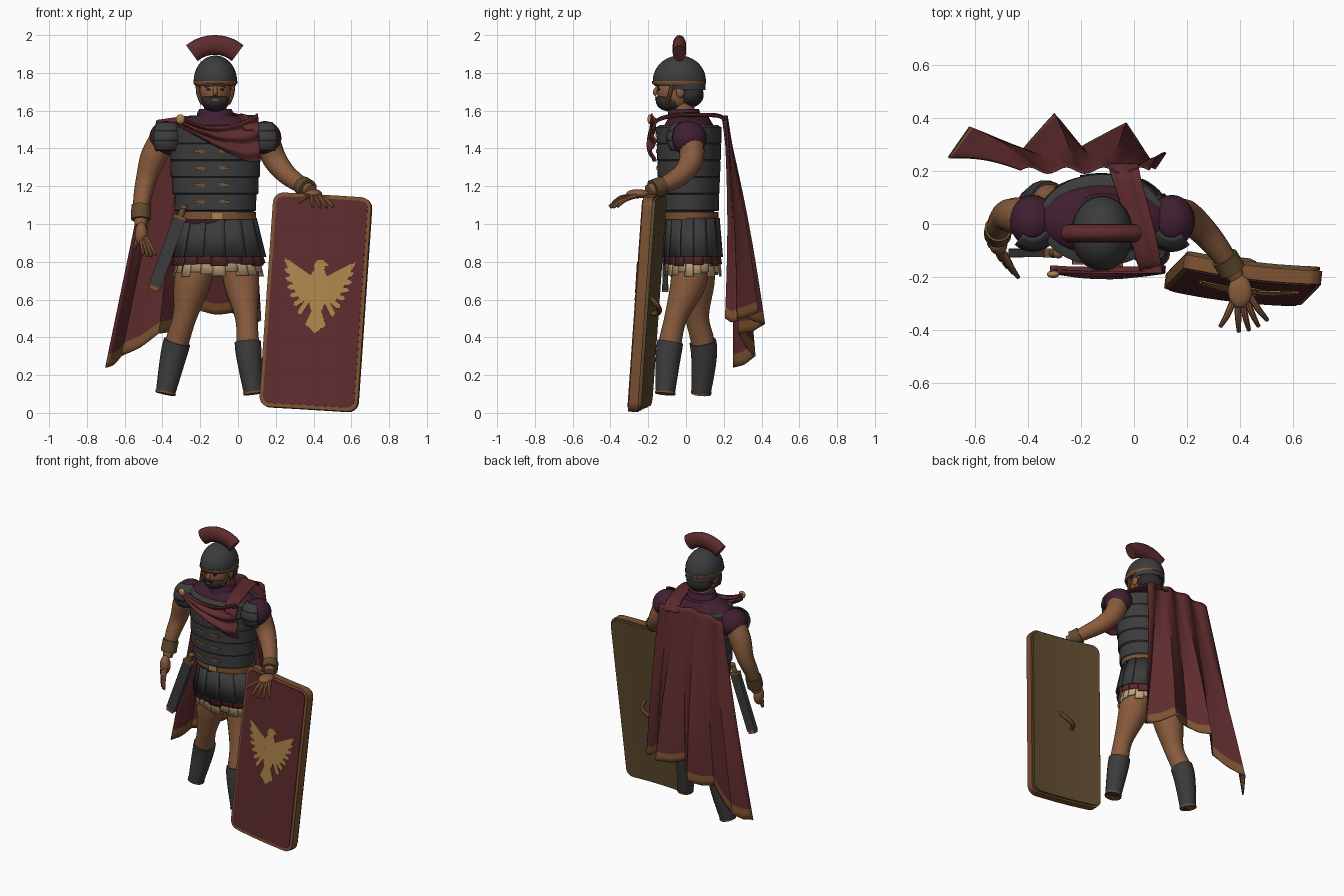
import bpy, bmesh
from math import sin, cos, pi, radians, sqrt
from mathutils import Vector as V, Matrix as M

if "Cube" in bpy.data.objects:
    bpy.data.objects.remove(bpy.data.objects["Cube"])


def colour(name, r, g, b):
    m = bpy.data.materials.new(name)
    m.use_nodes = True
    m.diffuse_color = (r, g, b, 1)
    m.node_tree.nodes["Principled BSDF"].inputs["Base Color"].default_value = (r, g, b, 1)
    return m


RED = colour("red cloth", .112, .024, .027)
STEEL = colour("dark steel", .045, .045, .045)
SKIN = colour("skin", .25, .105, .047)
GOLD = colour("gold", .42, .23, .07)
BRASS = colour("brass", .2, .085, .031)
PURPLE = colour("purple cloth", .052, .014, .03)
CREAM = colour("cream linen", .54, .38, .21)
BRONZE = colour("bronze", .115, .07, .028)
HAIR = colour("black hair", .028, .026, .025)


def add(name, bm, mats, rule=None, thick=0, angle=40):
    bmesh.ops.recalc_face_normals(bm, faces=bm.faces)
    if rule:
        for f in bm.faces:
            f.material_index = rule(f)
    me = bpy.data.meshes.new(name)
    bm.to_mesh(me)
    bm.free()
    for m in mats if isinstance(mats, tuple) else (mats,):
        me.materials.append(m)
    ob = bpy.data.objects.new(name, me)
    bpy.context.collection.objects.link(ob)
    bpy.ops.object.select_all(action='DESELECT')
    ob.select_set(True)
    bpy.context.view_layer.objects.active = ob
    bpy.ops.object.shade_smooth_by_angle(angle=radians(angle))
    if thick:
        s = ob.modifiers.new("thickness", 'SOLIDIFY')
        s.thickness, s.offset = thick, 0


def spline(pts, n=5):
    """Smooth path through points of any dimension."""
    out = []
    for i in range(len(pts) - 1):
        a, b, c, d = (pts[max(0, min(len(pts) - 1, i + k))] for k in (-1, 0, 1, 2))
        for s in range(n):
            t = s / n
            out.append([q + .5 * t * (r - p + t * (2 * p - 5 * q + 4 * r - w + t * (3 * (q - r) + w - p)))
                        for p, q, r, w in zip(a, b, c, d)])
    return out + [list(pts[-1])]


def skin_rings(name, rings, mat, cap=True):
    bm = bmesh.new()
    loops = [[bm.verts.new(p) for p in r] for r in rings]
    n = len(loops[0])
    for a, b in zip(loops, loops[1:]):
        for i in range(n):
            bm.faces.new((a[i], a[(i + 1) % n], b[(i + 1) % n], b[i]))
    if cap:
        bm.faces.new(loops[0])
        bm.faces.new(loops[-1])
    add(name, bm, mat)


def loft(name, rings, mat, seg=32, cap=True):
    skin_rings(name, [[(x + rx * cos(2 * pi * i / seg), y + ry * sin(2 * pi * i / seg), z)
                       for i in range(seg)] for x, y, z, rx, ry in rings], mat, cap)


def tube(name, pts, mat, seg=14, flat=1, n=5):
    """Round limb along points (x, y, z, radius); flat scales its second axis."""
    path = spline(pts, n)
    P = [V(p[:3]) for p in path]
    span = P[-1] - P[0]
    ref = V((0, 0, 0))
    ref[min(range(3), key=lambda k: abs(span[k]))] = 1
    rings = []
    for i, p in enumerate(P):
        t = P[min(i + 1, len(P) - 1)] - P[max(i - 1, 0)]
        a = t.cross(ref).normalized()
        b = t.cross(a).normalized()
        r = path[i][3]
        rings.append([p + a * r * cos(2 * pi * k / seg) + b * r * flat * sin(2 * pi * k / seg) for k in range(seg)])
    skin_rings(name, rings, mat)


def ball(name, at, size, mat):
    bm = bmesh.new()
    bmesh.ops.create_uvsphere(bm, u_segments=24, v_segments=14, radius=1,
                              matrix=M.Translation(at) @ M.Diagonal((*size, 1)))
    add(name, bm, mat)


def box(name, at, size, mat, tilt=0):
    bm = bmesh.new()
    bmesh.ops.create_cube(bm, size=1, matrix=M.Translation(at) @ M.Rotation(tilt, 4, 'Y') @ M.Diagonal((*size, 1)))
    add(name, bm, mat)


def sheet(name, fn, nu, nv, mats, rule=None, thick=.008):
    bm = bmesh.new()
    g = [[bm.verts.new(fn(u / nu, v / nv)) for v in range(nv + 1)] for u in range(nu + 1)]
    for u in range(nu):
        for v in range(nv):
            f = bm.faces.new((g[u][v], g[u + 1][v], g[u + 1][v + 1], g[u][v + 1]))
            f.material_index = rule(u / nu, v / nv) if rule else 0
    add(name, bm, mats, thick=thick, angle=60)


def pleats(name, n, z0, z1, r0, r1, mat, ragged=0):
    """Ring of overlapping hanging strips."""
    bm = bmesh.new()
    for k in range(n):
        low = z1 + ragged * sin(k * 2.3)
        rows = []
        for z, (rx, ry) in ((z0, r0), (low, r1)):
            row = []
            for s in range(5):
                a, lift = 2 * pi * (k + s * .27) / n, 1 + .01 * s
                row.append(bm.verts.new((-.105 + rx * lift * cos(a), .035 + ry * lift * sin(a), z)))
            rows.append(row)
        for s in range(4):
            bm.faces.new((rows[0][s], rows[0][s + 1], rows[1][s + 1], rows[1][s]))
    add(name, bm, mat, thick=.007)


# Torso: tunic, armour bands, collar
CX, CY = -.12, .015
loft("tunic", [(CX, CY, 1.0, .18, .12), (CX, CY, 1.1, .198, .142), (CX, CY, 1.4, .225, .15), (CX, CY, 1.5, .25, .145),
               (CX, CY, 1.54, .21, .12), (CX, CY, 1.575, .12, .1)], PURPLE)
widths = (.216, .228, .236, .24, .238)
for i, w in enumerate(widths):
    z, d = 1.068 + .089 * i, .16 + .003 * i
    loft(f"armour_band_{i + 1}", [(CX, CY, z, w - .006, d - .006), (CX, CY, z + .006, w, d),
                                  (CX, CY, z + .088, w + .001, d + .001), (CX, CY, z + .1, w - .02, d - .02)], STEEL)
    for x in (-.205, -.07):
        y = CY - (d + .001) * sqrt(1 - ((x - CX) / w) ** 2)
        box("armour_clasp", (x, y, z + .05), (.055, .014, .015), BRASS, .1)
loft("collar", [(CX, 0, 1.53, .13, .105), (CX, -.005, 1.565, .1, .09), (CX, -.01, 1.59, .095, .085),
                (CX, -.01, 1.61, .085, .078)], PURPLE)

# Belt and layered skirt
loft("belt", [(-.112, .025, 1.025, .206, .147), (-.112, .025, 1.064, .206, .147)], BRASS)
box("belt_buckle", (-.11, -.123, 1.044), (.06, .01, .038), GOLD)
pleats("skirt_strips", 13, 1.032, .825, (.193, .135), (.242, .152), STEEL)
pleats("red_fringe", 18, .9, .785, (.205, .13), (.238, .148), RED, .008)
pleats("linen_fringe", 22, .85, .735, (.2, .13), (.23, .146), CREAM, .014)
loft("skirt_lining", [(-.105, .035, 1.02, .18, .12), (-.105, .035, .79, .205, .13)], RED)

# Legs and greaves
LEGS = {"right": [(-.21, .06, .82, .1), (-.245, .055, .68, .096), (-.285, .06, .5, .063), (-.335, .095, .33, .062),
                  (-.385, .08, .1, .042)],
        "left": [(.005, .03, .82, .1), (.02, .01, .68, .094), (.045, -.055, .5, .06), (.055, -.09, .33, .06),
                 (.083, -.11, .1, .042)]}
for side, leg in LEGS.items():
    tube(side + "_leg", leg, SKIN, 18)
    low = [(x, y, z, r + .009) for x, y, z, r in spline(leg, 12)[-16:]]
    tube(side + "_greave", low, STEEL, 18, n=1)
    tube(side + "_greave_trim", [(x, y, z, r + .003) for x, y, z, r in low[-2:]], BRASS, 18, n=1)

# Arms, sleeves, bracers and hands
ARMS = {"right": [(-.385, .02, 1.47, .07), (-.445, .03, 1.36, .07), (-.485, .03, 1.24, .055), (-.51, -.01, 1.12, .045),
                  (-.515, -.05, .99, .032)],
        "left": [(.145, .02, 1.47, .07), (.19, .03, 1.35, .064), (.255, -.02, 1.265, .054), (.33, -.11, 1.21, .044),
                 (.385, -.2, 1.175, .032)]}
HANDS = {"right": (V((-.512, -.08, .945)), V((.035, -.085, -.12)), V((.03, -.03, 0)), (.034, .036, .065)),
         "left": (V((.4, -.255, 1.16)), V((.035, -.15, -.075)), V((.05, .02, 0)), (.045, .062, .024))}
for side, arm in ARMS.items():
    tube(side + "_arm", arm, SKIN, 16)
    cuff = [(x, y, z, .052) for x, y, z, r in spline(arm, 12)[-11:-4]]
    tube(side + "_bracer", cuff, BRONZE, 16, n=1)
    s = -1 if side == "right" else 1
    c = V((CX + s * .262, .012, 1.455))
    ball(side + "_sleeve", c, (.088, .098, .09), PURPLE)
    for k in range(3):
        def plate_fn(u, v, k=k):
            a, h = radians(-145 + 95 * u), radians(55 - 30 * k - 34 * v)
            r = 1.1 + .05 * v
            return c + V((s * .09 * r * cos(h) * cos(a), .1 * r * cos(h) * sin(a), .092 * r * sin(h)))
        sheet(f"{side}_shoulder_plate_{k + 1}", plate_fn, 10, 4, STEEL)
    palm, reach, across, size = HANDS[side]
    ball(side + "_palm", palm, size, SKIN)
    for k in range(5):
        root = palm + across * (k - 2) * .3 + reach * .15
        length = .62 if k == 0 else 1 - .06 * abs(k - 2.5)
        tip = palm + across * (k - 2) * (.72 if k else .96) + reach * length
        mid = (root + tip) / 2 + V((0, -.008, .008))
        tube(f"{side}_finger_{k + 1}", [(*root, .013), (*mid, .012), (*tip, .008)], SKIN, 8, n=3)

# Head, hair and face
tube("neck", [(CX, -.01, 1.55, .062), (CX, -.02, 1.66, .06)], SKIN)
ball("head", (CX, -.05, 1.705), (.084, .104, .11), SKIN)
ball("beard", (CX, -.082, 1.65), (.075, .078, .055), HAIR)
ball("back_hair", (CX, .022, 1.685), (.09, .072, .068), HAIR)
box("moustache", (CX, -.156, 1.67), (.055, .014, .01), HAIR)
box("mouth", (CX, -.16, 1.658), (.034, .008, .008), SKIN)
tube("nose", [(CX, -.15, 1.728, .008), (CX, -.163, 1.698, .013), (CX, -.155, 1.683, .009)], SKIN, 10)
for s in (-1, 1):
    box("eyebrow", (CX + s * .035, -.148, 1.73), (.04, .012, .009), HAIR, s * .15)
    ball("eye", (CX + s * .034, -.142, 1.712), (.014, .007, .006), HAIR)
    ball("ear", (CX + s * .086, -.03, 1.7), (.013, .022, .032), SKIN)
    tube("cheek_strap", [(CX + s * .094, -.07, 1.75, .01), (CX + s * .09, -.085, 1.69, .011),
                         (CX + s * .072, -.1, 1.635, .008)], BRASS, 8)

# Helmet and crest
loft("helmet", [(CX, -.035, 1.73, .107, .13)] + [(CX, -.035, 1.755 + .137 * sin(a), .114 * cos(a) + .001, .14 * cos(a) + .001)
                                                 for a in (pi / 2 * k / 9 for k in range(10))], STEEL)
loft("helmet_band", [(CX, -.037, 1.738, .112, .137), (CX, -.037, 1.746, .117, .143), (CX, -.037, 1.757, .116, .142)], BRASS)
loft("helmet_neck_guard", [(CX, .0, 1.71, .103, .104), (CX, -.012, 1.745, .106, .116)], STEEL, cap=False)
arc = [radians(-41 + 82 * k / 8) for k in range(9)]
tube("crest", [(-.123 + .185 * sin(a), -.035, 1.77 + .178 * cos(a), .052) for a in arc], RED, 16, .68, 2)


# Cloak: chest drape, shoulder strap, back cape
def drape(u, v):
    top = 1.57 - .25 * u * (1 - u) + .015 * u
    low = 1.525 - .195 * min(1, u * 1.2) ** .9
    fold = .012 * sin(v * 5 * pi + u * 2)
    return (-.315 + .42 * u + .015 * v * u, -.172 - .025 * sin(pi * u) * v - fold, top + (low - top) * v)


def strap(u, v):
    x, y, z = over[round(u * (len(over) - 1))]
    return (x + (v - .5) * (.085 + .03 * u), y, z + .003 * cos(v * 4 * pi) - .012 * v)


over = spline([(.07, -.185, 1.5), (.058, -.15, 1.555), (.035, -.05, 1.58), (0, .08, 1.582), (-.03, .18, 1.575), (-.04, .225, 1.53)])
hem = [(-.7, .25, .24), (-.62, .365, .3), (-.42, .28, .42), (-.3, .415, .47), (-.2, .29, .54), (-.03, .38, .53),
       (.08, .21, .5), (.12, .27, .49)]


def cape(u, v):
    i = min(int(u * 7), 6)
    p, q = V(hem[i]), V(hem[i + 1])
    t = u * 7 - i
    low = p.lerp(q, t + .06 * sin(2 * pi * t))
    low.z -= .015 * sin(pi * t)
    top = V((-.43 + .49 * u, .205 + .012 * sin(u * 7 * pi), 1.55 + .025 * sin(pi * u)))
    out = top.lerp(low, v)
    out.y += .015 * sin(pi * v)
    return out


sheet("chest_drape", drape, 20, 24, RED)
sheet("shoulder_strap", strap, len(over) - 1, 12, RED)
sheet("cape", cape, 42, 36, (RED, BRASS), lambda u, v: int(v > .94))
ball("cloak_brooch", (-.305, -.19, 1.555), (.024, .014, .026), GOLD)

# Sheathed sword
box("scabbard", (-.375, -.11, .85), (.066, .03, .4), STEEL, .35)
box("scabbard_tip", (-.445, -.11, .66), (.05, .034, .024), BRASS, .35)
box("scabbard_mouth", (-.308, -.11, 1.035), (.07, .034, .016), BRASS, .35)
tube("sword_grip", [(-.305, -.11, 1.04, .018), (-.288, -.11, 1.085, .016)], BRONZE)
ball("sword_pommel", (-.286, -.11, 1.088), (.02, .02, .014), BRASS)

# Shield, built flat, bowed and leaned into place
LEAN = M.Translation((.412, -.214, .585)) @ M.Rotation(-.115, 4, 'Z') @ M.Rotation(-.078, 4, 'X') @ M.Rotation(.06, 4, 'Y')


def plate(name, outlines, front, back, mats, rule=None):
    bm = bmesh.new()
    for pts in outlines:
        f = bm.faces.new([bm.verts.new((x, front, z)) for x, z in pts])
        new = bmesh.ops.extrude_face_region(bm, geom=[f])["geom"]
        bmesh.ops.translate(bm, vec=(0, back - front, 0), verts=[g for g in new if isinstance(g, bmesh.types.BMVert)])
    for k in range(-5, 6):
        bmesh.ops.bisect_plane(bm, geom=bm.verts[:] + bm.edges[:] + bm.faces[:], plane_co=(k * .045, 0, 0), plane_no=(1, 0, 0))
    for v in bm.verts:
        v.co.y += .2 * v.co.x ** 2
    bm.transform(LEAN)
    add(name, bm, mats, rule)


def rounded(w, h, r):
    return [(sx * (w / 2 - r) + r * cos(a), sz * (h / 2 - r) + r * sin(a))
            for q, (sx, sz) in enumerate(((1, 1), (-1, 1), (-1, -1), (1, -1)))
            for a in (pi / 2 * (q + k / 5) for k in range(6))]


plate("shield_rim", [rounded(.525, 1.14, .055)], -.036, .016, BRASS)
plate("shield_back", [rounded(.505, 1.12, .05)], .01, .032, BRONZE)
plate("shield_face", [rounded(.487, 1.1, .04)], -.041, -.03, RED)
handle = [LEAN @ V((x, y, z)) for x, y, z in ((-.045, .025, -.06), (-.03, .07, -.05), (.03, .07, -.01), (.035, .025, .03))]
tube("shield_handle", [(*p, .014) for p in handle], BRASS, 8)

# Bird emblem on the shield
OX, OZ = .012, .045
bird = [[(-.048, .085), (-.058, 0), (-.03, -.09), (.03, -.09), (.058, 0), (.048, .085), (.03, .12), (-.03, .12)],
        [(-.025, .12), (-.03, .15), (-.012, .178), (.02, .178), (.05, .15), (.03, .147), (.028, .12)],
        [(-.025, -.09), (-.055, -.17), (-.03, -.185), (0, -.215), (.03, -.185), (.055, -.17), (.025, -.09)]]
for s in (-1, 1):
    bird.append([(s * x, z) for x, z in ((.04, .09), (.1, .1), (.19, .18), (.145, .06), (.11, -.02), (.05, -.06))])
    for k in range(7):
        t = k / 6
        a, b = V((.045, .08 - .11 * t)), V((.19 - .095 * t * t, .168 - .285 * t))
        n = V((-(b - a).y, (b - a).x)).normalized() * .0125
        bird.append([(s * p.x, p.y) for p in (a - n, a.lerp(b, .88) - n, b, a.lerp(b, .88) + n, a + n)])
plate("shield_bird", [[(x + OX, z + OZ) for x, z in o] for o in bird], -.046, -.039, GOLD)
